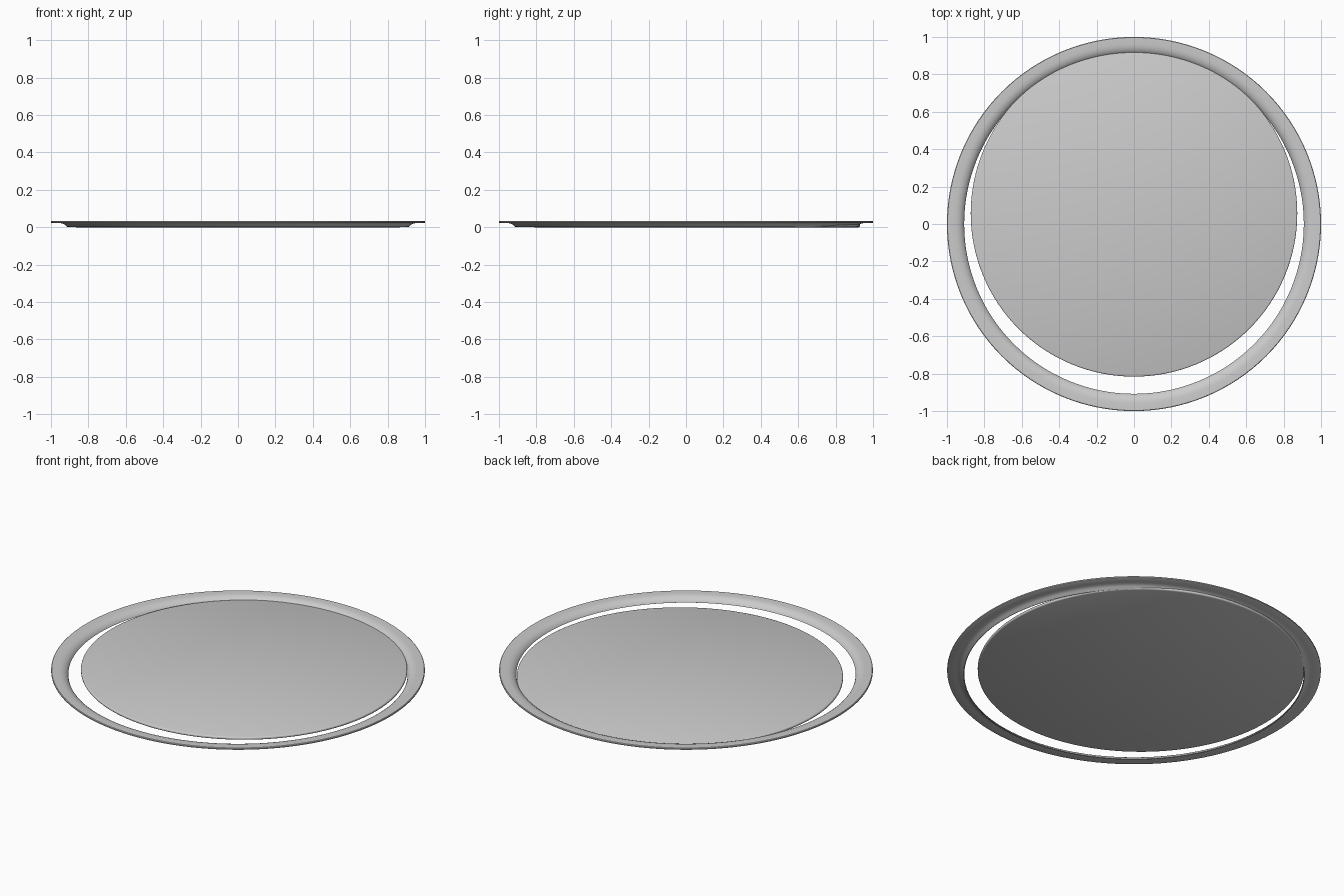
import bpy, bmesh, math
from mathutils import Matrix, Vector

if "Cube" in bpy.data.objects:
    bpy.data.objects.remove(bpy.data.objects["Cube"])


def lathe(name, profile, closed, steps=128, centre=(0, 0, 0)):
    """Spin a (radius, z) profile around z."""
    bm = bmesh.new()
    vs = [bm.verts.new((r, 0, z)) for r, z in profile]
    es = [bm.edges.new((a, b)) for a, b in zip(vs, vs[1:])]
    if closed:
        es.append(bm.edges.new((vs[-1], vs[0])))
    bmesh.ops.spin(bm, geom=vs + es, cent=(0, 0, 0), axis=(0, 0, 1),
                   angle=2 * math.pi, steps=steps, use_merge=False)
    bmesh.ops.remove_doubles(bm, verts=bm.verts, dist=1e-5)
    bmesh.ops.recalc_face_normals(bm, faces=bm.faces)
    me = bpy.data.meshes.new(name)
    bm.to_mesh(me)
    bm.free()
    ob = bpy.data.objects.new(name, me)
    bpy.context.collection.objects.link(ob)
    ob.location = centre
    bpy.ops.object.select_all(action='DESELECT')
    ob.select_set(True)
    bpy.context.view_layer.objects.active = ob
    bpy.ops.object.shade_smooth_by_angle(angle=math.radians(35))
    return ob


# Pressed metal ring: flat flange curving down to a short inner lip
lathe("pan_ring", [
    (0.908, 0.004), (0.912, 0.012), (0.920, 0.020), (0.930, 0.027),
    (0.945, 0.032), (0.960, 0.034), (0.997, 0.034), (1.000, 0.031),
    (1.000, 0.025), (0.997, 0.023), (0.955, 0.023), (0.938, 0.020),
    (0.925, 0.014), (0.916, 0.004), (0.912, 0.002)], True)

# Loose base disc, resting off-centre against the back of the ring
lathe("base_disc", [
    (0, 0), (0.866, 0), (0.871, 0.002), (0.873, 0.005),
    (0.873, 0.012), (0.871, 0.015), (0.866, 0.017), (0, 0.017)],
    False, centre=(0, 0.057, 0))
